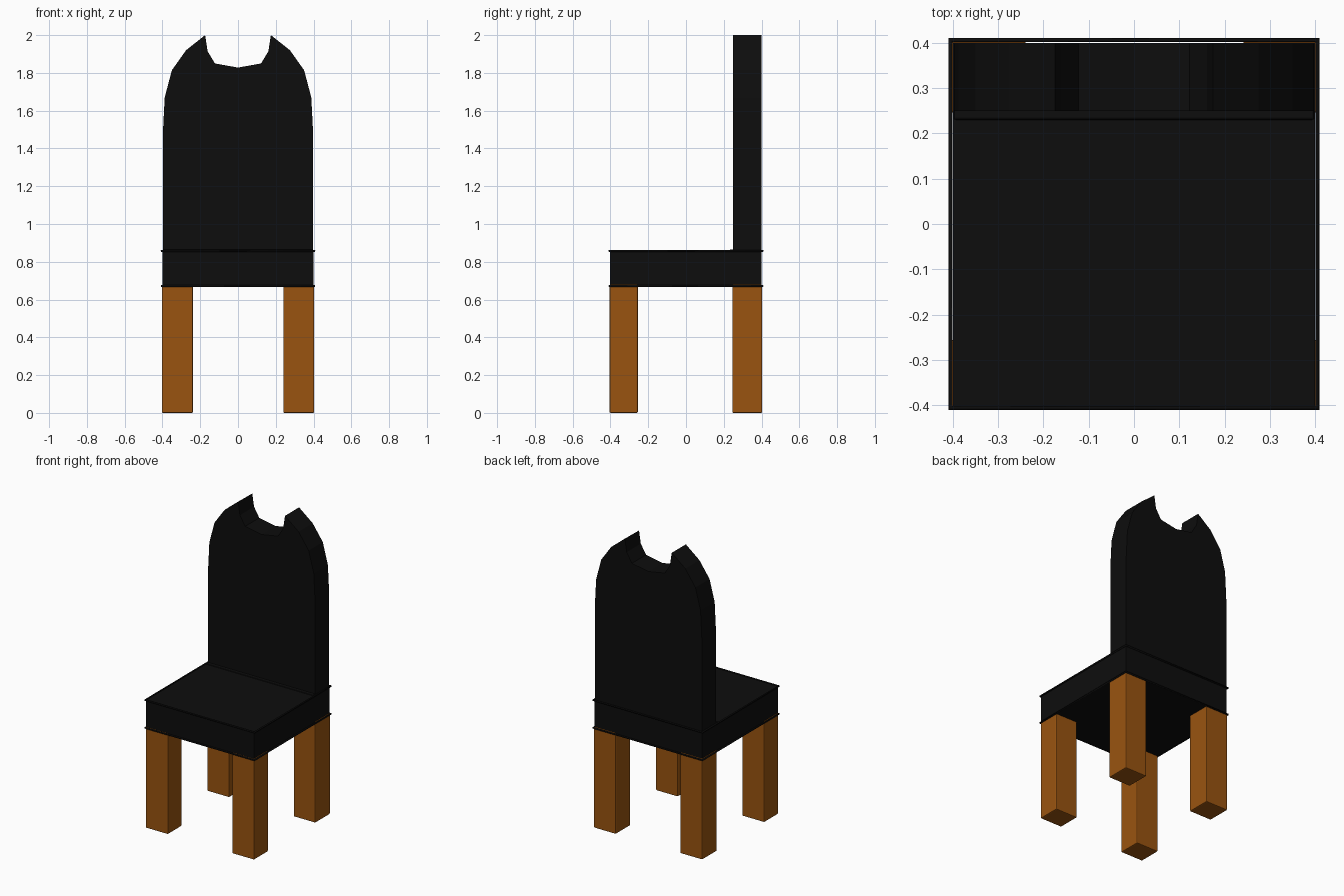
import bpy, bmesh

if "Cube" in bpy.data.objects:
    bpy.data.objects.remove(bpy.data.objects["Cube"])


def material(name, rgb):
    m = bpy.data.materials.new(name)
    m.diffuse_color = (*rgb, 1)
    m.use_nodes = True
    m.node_tree.nodes["Principled BSDF"].inputs["Base Color"].default_value = m.diffuse_color
    return m


BLACK = material("black_upholstery", (0.004, 0.004, 0.004))
WOOD = material("orange_wood", (0.32, 0.088, 0.005))


def finish(name, bm, mat, bevel=0.0):
    bmesh.ops.recalc_face_normals(bm, faces=bm.faces)
    mesh = bpy.data.meshes.new(name)
    bm.to_mesh(mesh)
    bm.free()
    mesh.materials.append(mat)
    ob = bpy.data.objects.new(name, mesh)
    bpy.context.collection.objects.link(ob)
    if bevel:
        mod = ob.modifiers.new("soft_edges", 'BEVEL')
        mod.width, mod.segments = bevel, 2
        mod.limit_method = 'ANGLE'
    return ob


def box(name, lo, hi, mat, bevel=0.0):
    bm = bmesh.new()
    bmesh.ops.create_cube(bm, size=1)
    for v in bm.verts:
        v.co = [l + (c + 0.5) * (h - l) for c, l, h in zip(v.co, lo, hi)]
    return finish(name, bm, mat, bevel)


def piping(name, corners, z, r=0.006):
    # closed round cord following the given corners
    cu = bpy.data.curves.new(name, 'CURVE')
    cu.dimensions = '3D'
    cu.bevel_depth, cu.bevel_resolution = r, 1
    sp = cu.splines.new('POLY')
    sp.points.add(len(corners) - 1)
    for p, (x, y) in zip(sp.points, corners):
        p.co = (x, y, z, 1)
    sp.use_cyclic_u = True
    cu.materials.append(BLACK)
    ob = bpy.data.objects.new(name, cu)
    bpy.context.collection.objects.link(ob)


# four legs
for side, sx in (("left", (-0.403, -0.238)), ("right", (0.24, 0.403))):
    for end, sy in (("front", (-0.405, -0.255)), ("back", (0.245, 0.403))):
        box(f"{end}_{side}_leg", (sx[0], sy[0], 0), (sx[1], sy[1], 0.68), WOOD, 0.006)

# seat cushion
box("seat", (-0.4, -0.403, 0.67), (0.4, 0.4, 0.858), BLACK)

# cords around the seat edges, plus one where the seat meets the back
rim = [(-0.405, -0.406), (0.405, -0.406), (0.405, 0.406), (-0.405, 0.406)]
piping("lower_seat_piping", rim, 0.672)
piping("upper_seat_piping", rim, 0.858)
box("back_seam_piping", (-0.398, 0.23, 0.85), (0.398, 0.255, 0.864), BLACK, 0.005)

# backrest: arched outline with a notch in the top, extruded in depth
half = [(0.398, 1.475), (0.388, 1.67), (0.35, 1.814), (0.275, 1.92),
        (0.174, 2.0), (0.161, 1.915), (0.122, 1.85)]
outline = [(0.398, 0.8)] + half + [(0, 1.828)]
outline += [(-x, z) for x, z in reversed(half)] + [(-0.398, 0.8)]
bm = bmesh.new()
face = bm.faces.new([bm.verts.new((x, 0.25, z)) for x, z in outline])
ext = bmesh.ops.extrude_face_region(bm, geom=[face])
bmesh.ops.translate(bm, vec=(0, 0.15, 0),
                    verts=[g for g in ext["geom"] if isinstance(g, bmesh.types.BMVert)])
finish("backrest", bm, BLACK)
